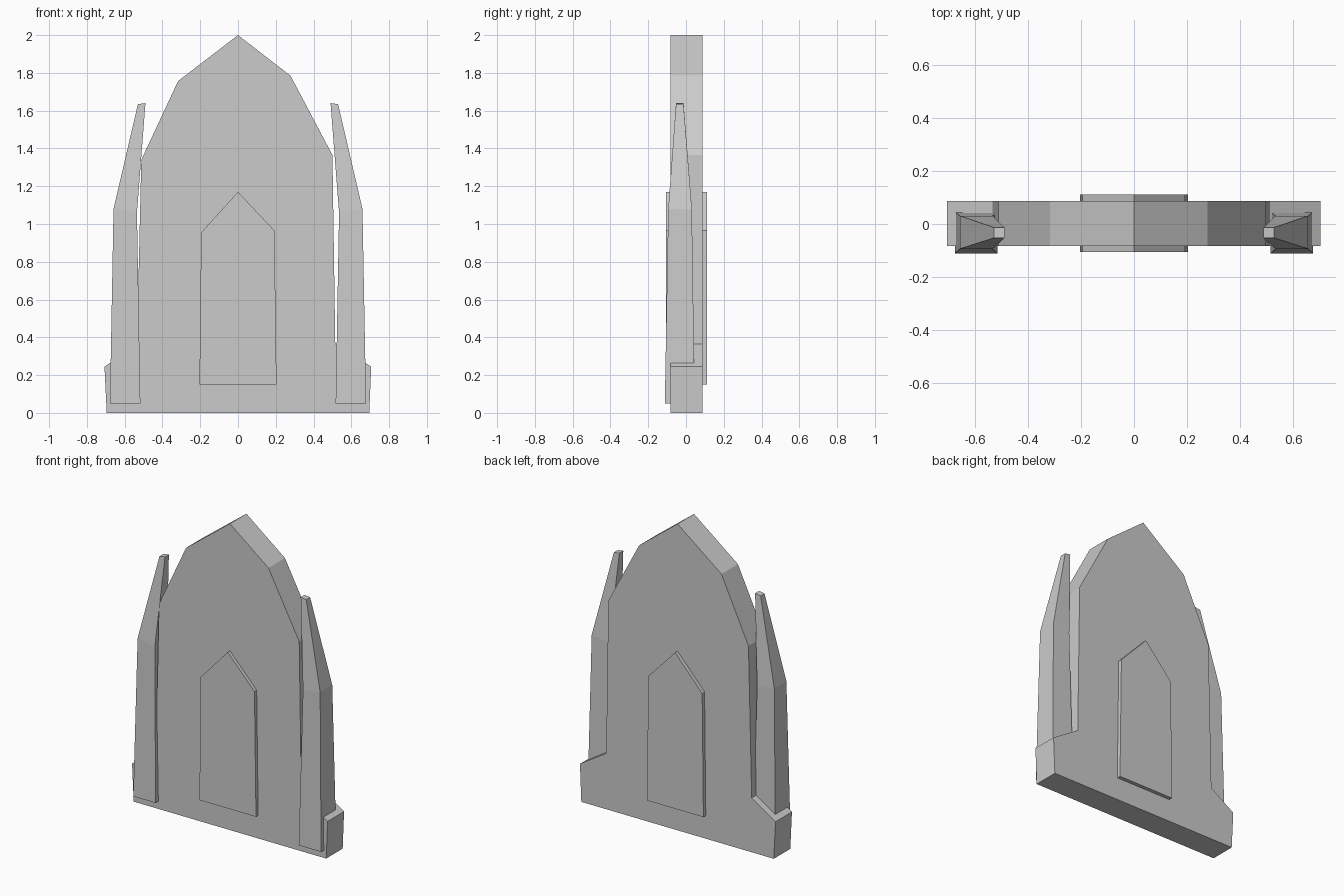
import bpy, bmesh

if "Cube" in bpy.data.objects:
    bpy.data.objects.remove(bpy.data.objects["Cube"])


def make_object(name, verts, faces):
    mesh = bpy.data.meshes.new(name)
    mesh.from_pydata(verts, [], faces)
    bm = bmesh.new()
    bm.from_mesh(mesh)
    bmesh.ops.recalc_face_normals(bm, faces=bm.faces)
    bm.to_mesh(mesh)
    bm.free()
    obj = bpy.data.objects.new(name, mesh)
    bpy.context.collection.objects.link(obj)
    return obj


def loft(name, rings):
    """Join equal-sized rings of points and cap both ends."""
    n = len(rings[0])
    verts = [p for ring in rings for p in ring]
    faces = [list(range(n)), list(range(len(verts) - n, len(verts)))]
    for r in range(len(rings) - 1):
        for i in range(n):
            j = (i + 1) % n
            faces.append([r * n + i, r * n + j, (r + 1) * n + j, (r + 1) * n + i])
    return make_object(name, verts, faces)


def extrude_profile(name, profile, y0, y1):
    return loft(name, [[(x, y, z) for x, z in profile] for y in (y0, y1)])


# Pointed slab with stepped shoulders
extrude_profile("stone_slab", [
    (-0.695, 0), (0.695, 0), (0.705, 0.245), (0.515, 0.365), (0.50, 1.365),
    (0.278, 1.785), (0, 2.0), (-0.317, 1.757), (-0.512, 1.34),
    (-0.535, 0.355), (-0.707, 0.245)], -0.083, 0.087)

# Raised pointed panel, showing on the front and the back
extrude_profile("raised_panel", [
    (-0.204, 0.15), (0.204, 0.15), (0.193, 0.965), (0, 1.17),
    (-0.195, 0.955)], -0.106, 0.112)

# Tapering side pillars: inner x, outer x, front y, back y, inner z, outer z
SECTIONS = [
    (0.517, 0.678, -0.112, 0.046, 0.05, 0.05),
    (0.535, 0.659, -0.094, 0.031, 1.06, 1.08),
    (0.490, 0.530, -0.053, -0.013, 1.64, 1.634),
]
for side, label in ((-1, "left"), (1, "right")):
    loft(label + "_pillar", [
        [(side * xi, yf, zi), (side * xo, yf, zo),
         (side * xo, yb, zo), (side * xi, yb, zi)]
        for xi, xo, yf, yb, zi, zo in SECTIONS])
